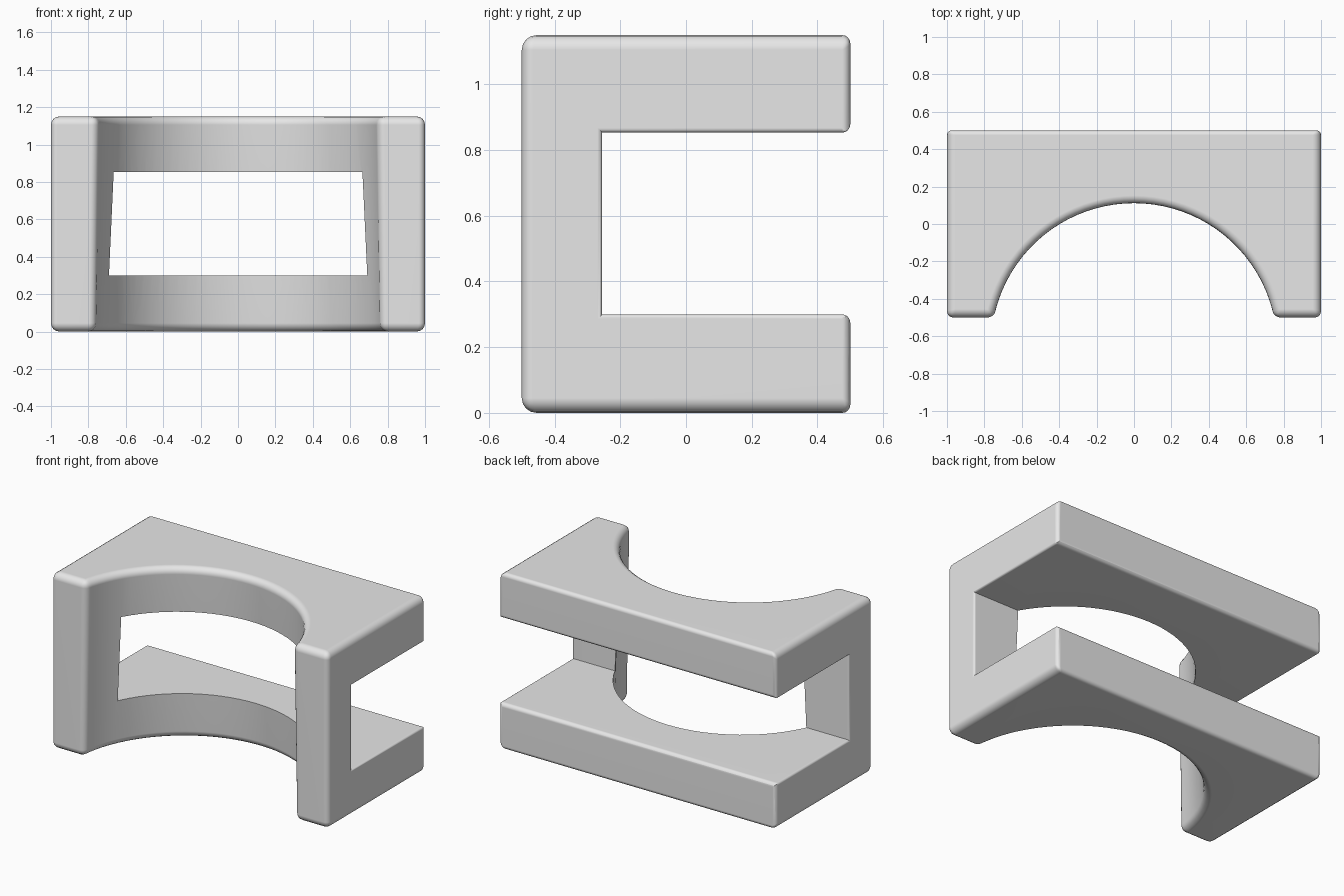
import bpy, bmesh, math

if "Cube" in bpy.data.objects:
    bpy.data.objects.remove(bpy.data.objects["Cube"], do_unlink=True)

HEIGHT, BORE_R, TILT, STEPS = 1.15, 0.765, 0.09, 40
BEVEL = 0.045


def new_object(name, bm):
    bmesh.ops.recalc_face_normals(bm, faces=bm.faces)
    mesh = bpy.data.meshes.new(name)
    bm.to_mesh(mesh)
    bm.free()
    obj = bpy.data.objects.new(name, mesh)
    bpy.context.collection.objects.link(obj)
    return obj


def loft(bm, rings):
    """Skin a list of equal-length point rings and cap both ends."""
    rings = [[bm.verts.new(p) for p in ring] for ring in rings]
    n = len(rings[0])
    for a, b in zip(rings, rings[1:]):
        for i in range(n):
            j = (i + 1) % n
            bm.faces.new((a[i], a[j], b[j], b[i]))
    bm.faces.new(rings[0])
    bm.faces.new(rings[-1])
    return rings


def block_outline(z):
    """Rectangle with a round bite in the front; the bite leans with height."""
    centre = -0.606 - TILT * (z - HEIGHT / 2)
    limit = math.acos((-0.5 - centre) / BORE_R)
    pts = [(1, -0.5, z), (1, 0.5, z), (-1, 0.5, z), (-1, -0.5, z)]
    for i in range(STEPS + 1):
        a = limit * (2 * i / STEPS - 1)
        pts.append((BORE_R * math.sin(a), centre + BORE_R * math.cos(a), z))
    return pts


# Main block with rounded edges
bm = bmesh.new()
rings = loft(bm, [block_outline(0), block_outline(HEIGHT)])
weight = bm.edges.layers.float.new("bevel_weight_edge")
corners = {v for ring in rings for v in ring[:5] + ring[-1:]}
for e in bm.edges:
    a, b = e.verts
    rim = abs(a.co.z - b.co.z) < 0.01
    if rim or (a in corners and b in corners):
        back = min(a.co.y, b.co.y) > 0.49
        e[weight] = 0.55 if back else (1.0 if rim else 0.75)
body = new_object("curved_bracket", bm)

bevel = body.modifiers.new("rounding", "BEVEL")
bevel.limit_method = "WEIGHT"
bevel.width = BEVEL
bevel.segments = 4
bevel.use_clamp_overlap = False


# Slot cutter, flared where it leaves the sides and the back
def flare(radius, steps=4):
    angles = [math.pi / 2 * i / steps for i in range(steps + 1)]
    return [(radius * (math.sin(a) - 1), radius * (1 - math.cos(a))) for a in angles]


def slot_outline(x, grow):
    lower = [(-0.255 - grow, 0.3 - grow)]
    lower += [(0.5 + d, 0.3 - max(g, grow)) for d, g in flare(0.025)]
    lower.append((0.7, lower[-1][1]))
    upper = [(y, HEIGHT - z) for y, z in reversed(lower)]
    # The slot is level with the shelves above and below
    upper = [(y, z + 0.003) for y, z in upper]
    return [(x, y, z) for y, z in lower + upper]


half = [(1 + d, g) for d, g in flare(0.014)]
half.append((1.1, half[-1][1]))
sections = [(-x, g) for x, g in reversed(half)] + half
bm = bmesh.new()
loft(bm, [slot_outline(x, g) for x, g in sections])
cutter = new_object("slot_cutter", bm)

cut = body.modifiers.new("slot", "BOOLEAN")
cut.operation = "DIFFERENCE"
cut.solver = "EXACT"
cut.object = cutter

# Apply the shaping, then drop the cutter
bpy.ops.object.select_all(action="DESELECT")
body.select_set(True)
bpy.context.view_layer.objects.active = body
for name in ("rounding", "slot"):
    bpy.ops.object.modifier_apply(modifier=name)
bpy.data.objects.remove(cutter, do_unlink=True)

# Plain grey finish
grey = bpy.data.materials.new("plain_grey")
grey.use_nodes = True
grey.diffuse_color = (0.8, 0.8, 0.8, 1)
grey.node_tree.nodes["Principled BSDF"].inputs["Base Color"].default_value = (0.8, 0.8, 0.8, 1)
body.data.materials.clear()
body.data.materials.append(grey)
for face in body.data.polygons:
    face.material_index = 0

bpy.ops.object.shade_smooth_by_angle(angle=math.radians(35))
normals = body.modifiers.new("even_shading", "WEIGHTED_NORMAL")
normals.keep_sharp = True
